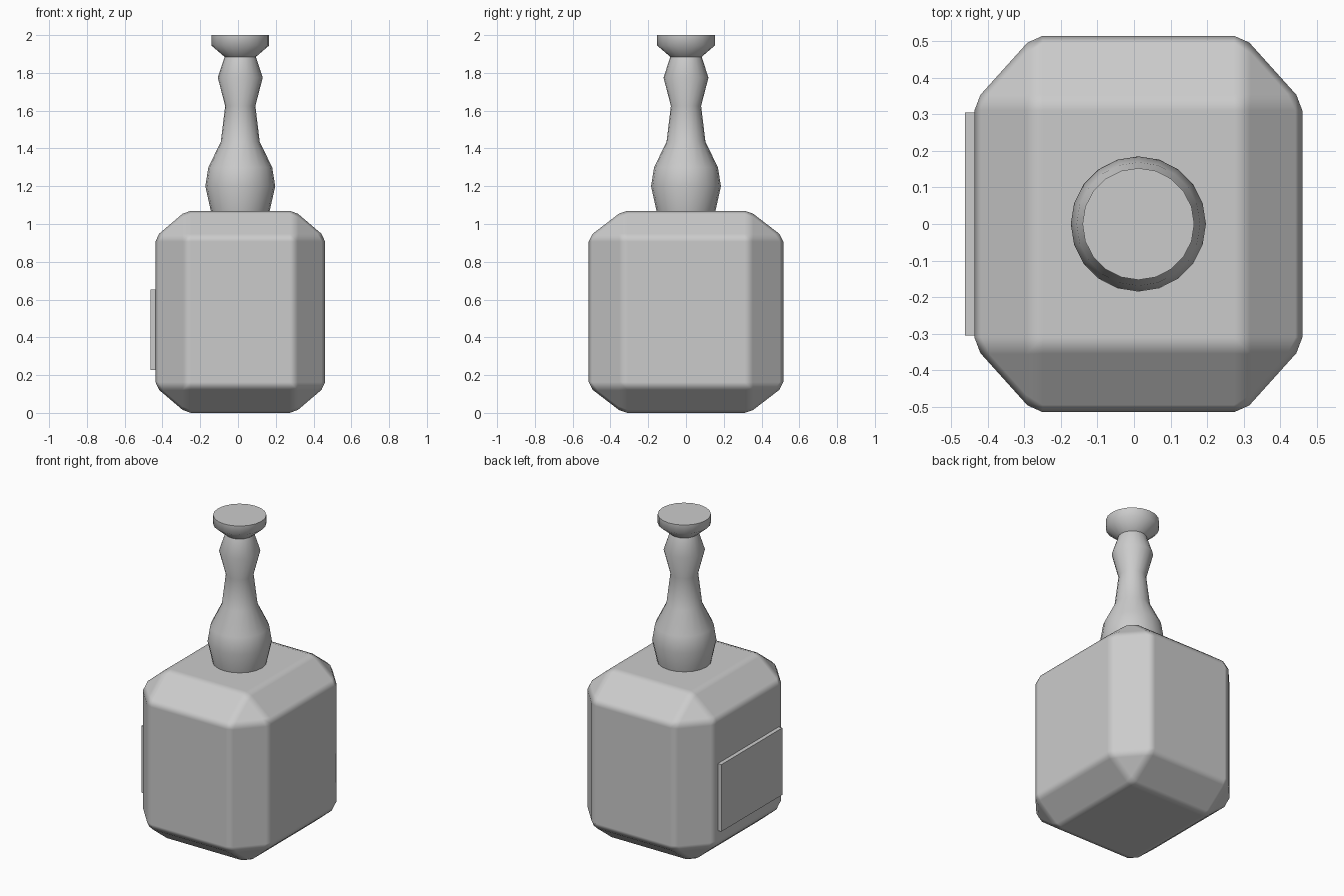
import bpy, bmesh
from math import radians, cos, sin, pi
from itertools import product

if "Cube" in bpy.data.objects:
    bpy.data.objects.remove(bpy.data.objects["Cube"])

CX = 0.012  # body and neck axis, offset by the plate on the left side


def make_object(name, bm):
    bmesh.ops.recalc_face_normals(bm, faces=bm.faces[:])
    mesh = bpy.data.meshes.new(name)
    bm.to_mesh(mesh)
    bm.free()
    ob = bpy.data.objects.new(name, mesh)
    bpy.context.collection.objects.link(ob)
    bpy.ops.object.select_all(action='DESELECT')
    bpy.context.view_layer.objects.active = ob
    ob.select_set(True)
    return ob


# Bottle body: box with wide chamfers, then softened edges
half = (0.449, 0.515, 0.535)
cut = (0.162, 0.18, 0.138)
bm = bmesh.new()
for signs in product((-1, 1), repeat=3):
    for flat in range(3):
        co = [s * (half[i] - (0 if i == flat else cut[i])) for i, s in enumerate(signs)]
        bm.verts.new(co)
bmesh.ops.convex_hull(bm, input=bm.verts[:])
bmesh.ops.dissolve_limit(bm, angle_limit=radians(2), verts=bm.verts[:], edges=bm.edges[:])
body = make_object("bottle_body", bm)
body.location = (CX, 0, half[2])
bevel = body.modifiers.new("soft_edges", 'BEVEL')
bevel.width = 0.025
bevel.segments = 1
bevel.limit_method = 'ANGLE'
bevel.angle_limit = radians(20)
bevel.harden_normals = True
bpy.ops.object.shade_smooth()

# Turned neck and stopper: 20-sided lathe
profile = [(0.152, 1.05), (0.156, 1.07), (0.185, 1.20), (0.169, 1.30),
           (0.103, 1.435), (0.08, 1.625), (0.119, 1.775), (0.083, 1.885),
           (0.153, 1.945), (0.153, 2.0)]
SIDES = 20
bm = bmesh.new()
rings = [[bm.verts.new((r * cos(2 * pi * k / SIDES), r * sin(2 * pi * k / SIDES), z))
          for k in range(SIDES)] for r, z in profile]
for low, high in zip(rings, rings[1:]):
    for k in range(SIDES):
        n = (k + 1) % SIDES
        bm.faces.new((low[k], low[n], high[n], high[k]))
bm.faces.new(rings[0])
bm.faces.new(rings[-1])
neck = make_object("neck_and_stopper", bm)
neck.location.x = CX
bpy.ops.object.shade_smooth_by_angle(angle=radians(60))

# Label plate on the left side
bm = bmesh.new()
bmesh.ops.create_cube(bm, size=1)
bmesh.ops.scale(bm, vec=(0.04, 0.61, 0.425), verts=bm.verts[:])
plate = make_object("label_plate", bm)
plate.location = (-0.442, 0, 0.44)
